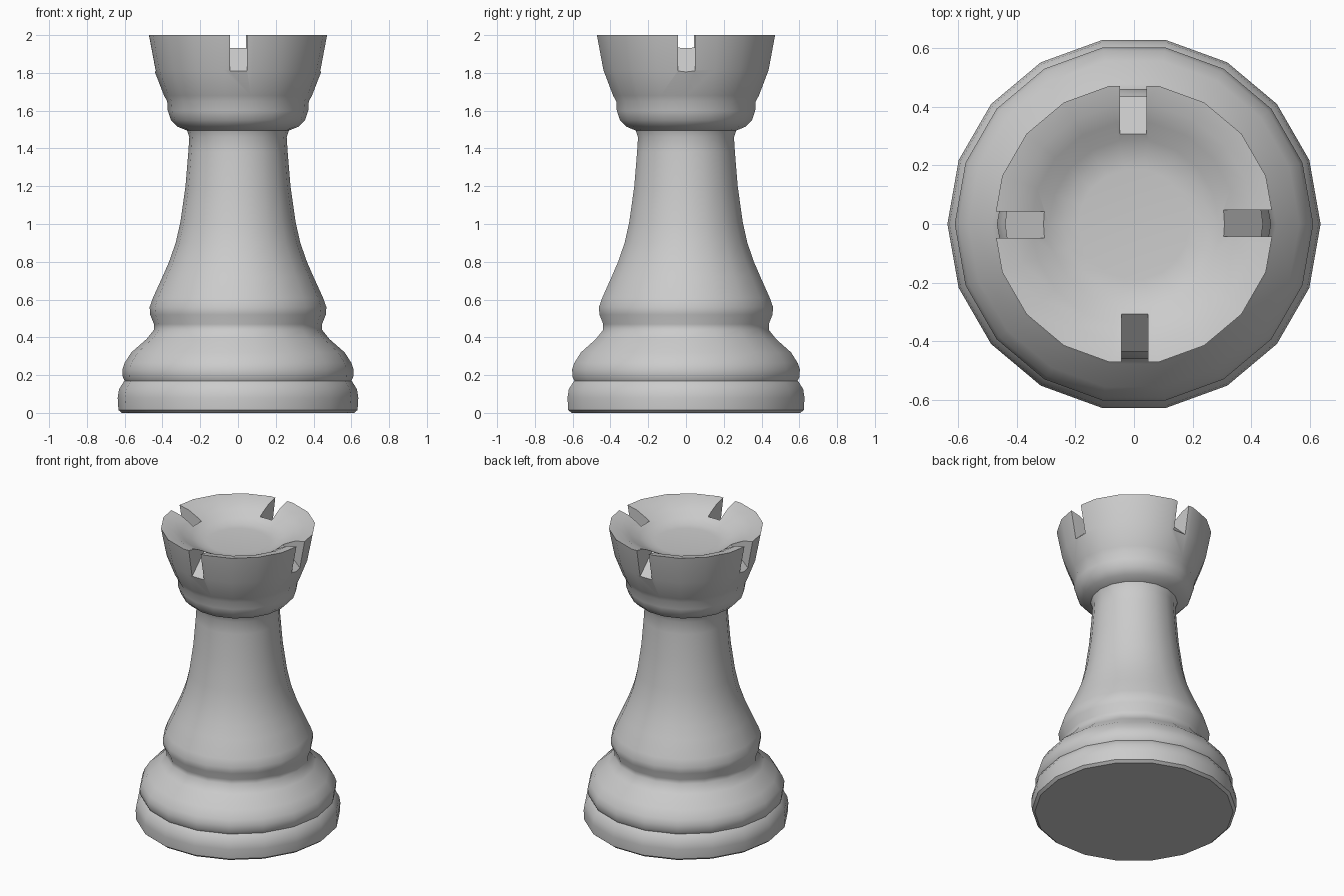
import bpy, bmesh, math
from mathutils import Matrix, Vector

cube = bpy.data.objects.get("Cube")
if cube:
    bpy.data.objects.remove(cube, do_unlink=True)

SIDES = 18

# One flat grey for the whole piece
grey = bpy.data.materials.new("stone_grey")
grey.use_nodes = True
COLOUR = (0.6, 0.6, 0.6, 1)
grey.diffuse_color = COLOUR
grey.node_tree.nodes["Principled BSDF"].inputs["Base Color"].default_value = COLOUR


def make_object(name, bm):
    bmesh.ops.recalc_face_normals(bm, faces=bm.faces)
    mesh = bpy.data.meshes.new(name)
    bm.to_mesh(mesh)
    bm.free()
    mesh.materials.append(grey)
    obj = bpy.data.objects.new(name, mesh)
    bpy.context.collection.objects.link(obj)
    return obj


def lathe(name, profile):
    """Closed solid of revolution from (radius, height) points."""
    bm = bmesh.new()
    verts = [bm.verts.new((r, 0, z)) for r, z in profile]
    edges = [bm.edges.new(pair) for pair in zip(verts, verts[1:])]
    bmesh.ops.spin(bm, geom=verts + edges, cent=(0, 0, 0), axis=(0, 0, 1),
                   angle=math.tau, steps=SIDES)
    bmesh.ops.remove_doubles(bm, verts=bm.verts, dist=0.0005)
    return make_object(name, bm)


# Profile sections, bottom to top
plinth = [(0, 0), (.615, 0), (.633, .015), (.637, .08), (.63, .125), (.605, .165)]
foot = [(.6, .17), (.61, .19), (.612, .23), (.6, .265), (.565, .32),
        (.485, .39), (.445, .44), (.445, .47)]
collar = [(.465, .52), (.468, .56), (.45, .61)]
stem = [(.4, .72), (.365, .8), (.33, .9), (.305, 1.01), (.278, 1.2),
        (.263, 1.38), (.258, 1.46)]
neck = [(.27, 1.495), (.32, 1.515), (.355, 1.55), (.372, 1.6), (.375, 1.65)]
turret = [(.392, 1.68), (.444, 1.815), (.479, 2)]
bowl = [(.41, 1.985), (.35, 1.955), (.29, 1.92), (.24, 1.9), (.19, 1.895), (0, 1.895)]
rook = lathe("rook_body", plinth + foot + collar + stem + neck + turret + bowl)

# Four wedge cutters whose floors slope down and outwards through the rim
wedge = [(.24, 1.997), (.55, 1.70), (.55, 2.1), (.24, 2.1)]
bm = bmesh.new()
for k in range(4):
    turn = Matrix.Rotation(k * math.pi / 2, 4, "Z")
    face = bm.faces.new([bm.verts.new(turn @ Vector((r, -.042, z))) for r, z in wedge])
    new = bmesh.ops.extrude_face_region(bm, geom=[face])["geom"]
    bmesh.ops.translate(bm, vec=turn @ Vector((0, .09, 0)),
                        verts=[v for v in new if isinstance(v, bmesh.types.BMVert)])
cutter = make_object("notch_cutter", bm)
cutter.hide_render = True

cut = rook.modifiers.new("notches", "BOOLEAN")
cut.operation = "DIFFERENCE"
cut.solver = "EXACT"
cut.object = cutter
bpy.ops.object.select_all(action="DESELECT")
rook.select_set(True)
bpy.context.view_layer.objects.active = rook
bpy.ops.object.modifier_apply(modifier=cut.name)
bpy.data.objects.remove(cutter, do_unlink=True)

# Smooth sides with crisp rim, notches and base crease
bpy.ops.object.shade_smooth_by_angle(angle=math.radians(40))
